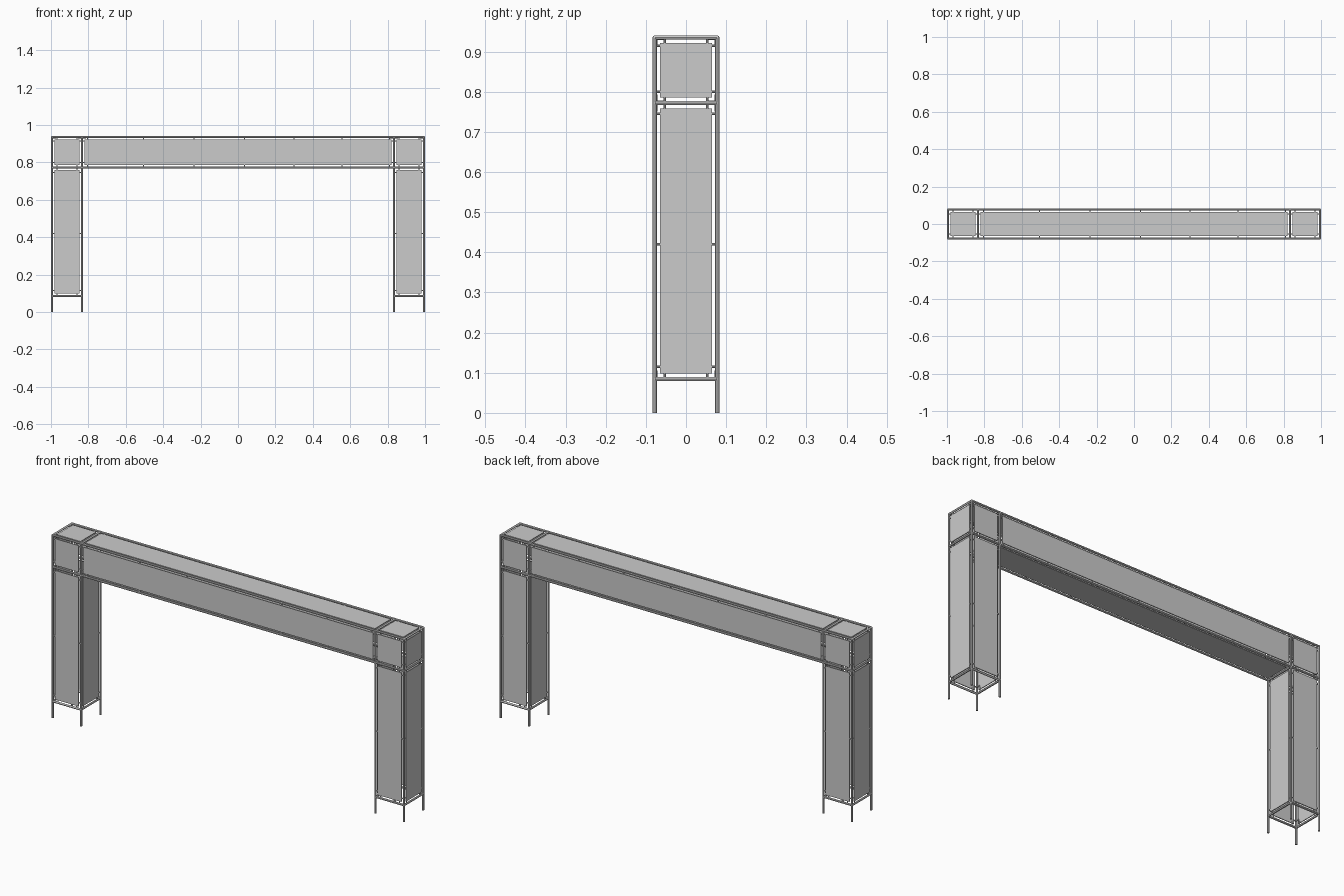
import bpy, bmesh
from mathutils import Vector

if "Cube" in bpy.data.objects:
    bpy.data.objects.remove(bpy.data.objects["Cube"])

R = 0.0052            # tube radius
XO, XI = 0.9948, 0.834   # outer / inner post centres
Y = 0.0778
Z0, Z1, Z2 = 0.0845, 0.772, 0.9348
GAP = 0.0135          # tube centre to panel edge
THICK = 0.004


def finish(bm, name, smooth=True):
    mesh = bpy.data.meshes.new(name)
    bm.to_mesh(mesh)
    bm.free()
    ob = bpy.data.objects.new(name, mesh)
    bpy.context.collection.objects.link(ob)
    if smooth:
        bpy.ops.object.select_all(action='DESELECT')
        ob.select_set(True)
        bpy.context.view_layer.objects.active = ob
        bpy.ops.object.shade_smooth_by_angle()
    return ob


def rod(bm, a, b, r, sides=12):
    a, b = Vector(a), Vector(b)
    d = b - a
    m = d.to_track_quat('Z', 'Y').to_matrix().to_4x4()
    m.translation = (a + b) / 2
    bmesh.ops.create_cone(bm, cap_ends=True, segments=sides, radius1=r,
                          radius2=r, depth=d.length, matrix=m)


def tubes(name, segments):
    bm = bmesh.new()
    for a, b in segments:
        rod(bm, a, b, R)
    finish(bm, name)


def panel(name, axis, w, ur, vr, us, vs):
    """Thin sheet across an axis inside a tube bay, held by small pegs.
    us: pegs on the v edges; vs: pegs on the u edges."""
    ui, vi = [i for i in range(3) if i != axis]

    def pt(u, v, d=0.0):
        p = [0, 0, 0]
        p[axis], p[ui], p[vi] = w + d, u, v
        return Vector(p)

    u0, u1 = min(ur), max(ur)
    v0, v1 = min(vr), max(vr)
    bm = bmesh.new()
    geo = bmesh.ops.create_cube(bm, size=1)['verts']
    size = pt(u1 - u0 - 2 * GAP, v1 - v0 - 2 * GAP)
    size[axis] = THICK
    bmesh.ops.scale(bm, vec=size, verts=geo)
    bmesh.ops.translate(bm, vec=pt((u0 + u1) / 2, (v0 + v1) / 2), verts=geo)
    finish(bm, name, False)

    # pegs reach from the tube to just behind the sheet
    centre = 0.4 if axis == 2 else 0
    inward = -0.0035 if w > centre else 0.0035
    if axis == 0:
        inward = -0.0035 if abs(w) > 0.9 else 0.0035
        inward *= 1 if w > 0 else -1
    if axis == 2:
        inward = -0.0035 if w > 0.85 else 0.0035
    bm = bmesh.new()
    reach = GAP + 0.008
    for u in us:
        for v, s in ((v0, 1), (v1, -1)):
            rod(bm, pt(u, v, inward), pt(u, v + s * reach, inward), 0.003, 8)
    for v in vs:
        for u, s in ((u0, 1), (u1, -1)):
            rod(bm, pt(u, v, inward), pt(u + s * reach, v, inward), 0.003, 8)
    finish(bm, name + "_pegs")


# Long rails over the full width
segs = []
for y in (-Y, Y):
    segs += [((-XO, y, z), (XO, y, z)) for z in (Z1, Z2)]
tubes("long_rails", segs)

# Leg frames: posts and cross bars
for side, s in (("left", -1), ("right", 1)):
    segs = []
    for x in (XI * s, XO * s):
        segs += [((x, y, 0), (x, y, Z2)) for y in (-Y, Y)]
        segs += [((x, -Y, z), (x, Y, z)) for z in (Z0, Z1, Z2)]
    segs += [((XI * s, y, Z0), (XO * s, y, Z0)) for y in (-Y, Y)]
    tubes(side + "_leg_frame", segs)

    # Rounded top corners
    bm = bmesh.new()
    for x in (XI * s, XO * s):
        for y in (-Y, Y):
            ball = bmesh.ops.create_uvsphere(bm, u_segments=12, v_segments=8, radius=R)
            bmesh.ops.translate(bm, vec=(x, y, Z2), verts=ball['verts'])
    finish(bm, side + "_corner_joints")

    # Leg panels on all four sides, then the corner box panels
    xr, yr = (XI * s, XO * s), (-Y, Y)
    mid = (XI + XO) / 2 * s
    px, py = (mid - 0.053, mid + 0.053), (-0.053, 0.053)
    leg_z, box_z = (0.115, 0.42, 0.745), (0.80, 0.915)
    for face, y in (("front", -Y), ("back", Y)):
        panel(f"{side}_leg_{face}_panel", 1, y, xr, (Z0, Z1), px, leg_z)
        panel(f"{side}_corner_{face}_panel", 1, y, xr, (Z1, Z2), px, box_z)
    for face, x in (("inner", XI * s), ("outer", XO * s)):
        panel(f"{side}_leg_{face}_panel", 0, x, yr, (Z0, Z1), py, leg_z)
    panel(f"{side}_corner_outer_panel", 0, XO * s, yr, (Z1, Z2), py, box_z)
    panel(f"{side}_corner_top_panel", 2, Z2, xr, yr, px, py)

# Crossbeam panels: front, back, top and underside
beam = (-XI, XI)
px = (-0.805, -0.505, -0.235, 0.035, 0.30, 0.556, 0.81)
for face, y in (("front", -Y), ("back", Y)):
    panel(f"beam_{face}_panel", 1, y, beam, (Z1, Z2), px, (0.80, 0.915))
for face, z in (("bottom", Z1), ("top", Z2)):
    panel(f"beam_{face}_panel", 2, z, beam, (-Y, Y), px, (-0.053, 0.053))
